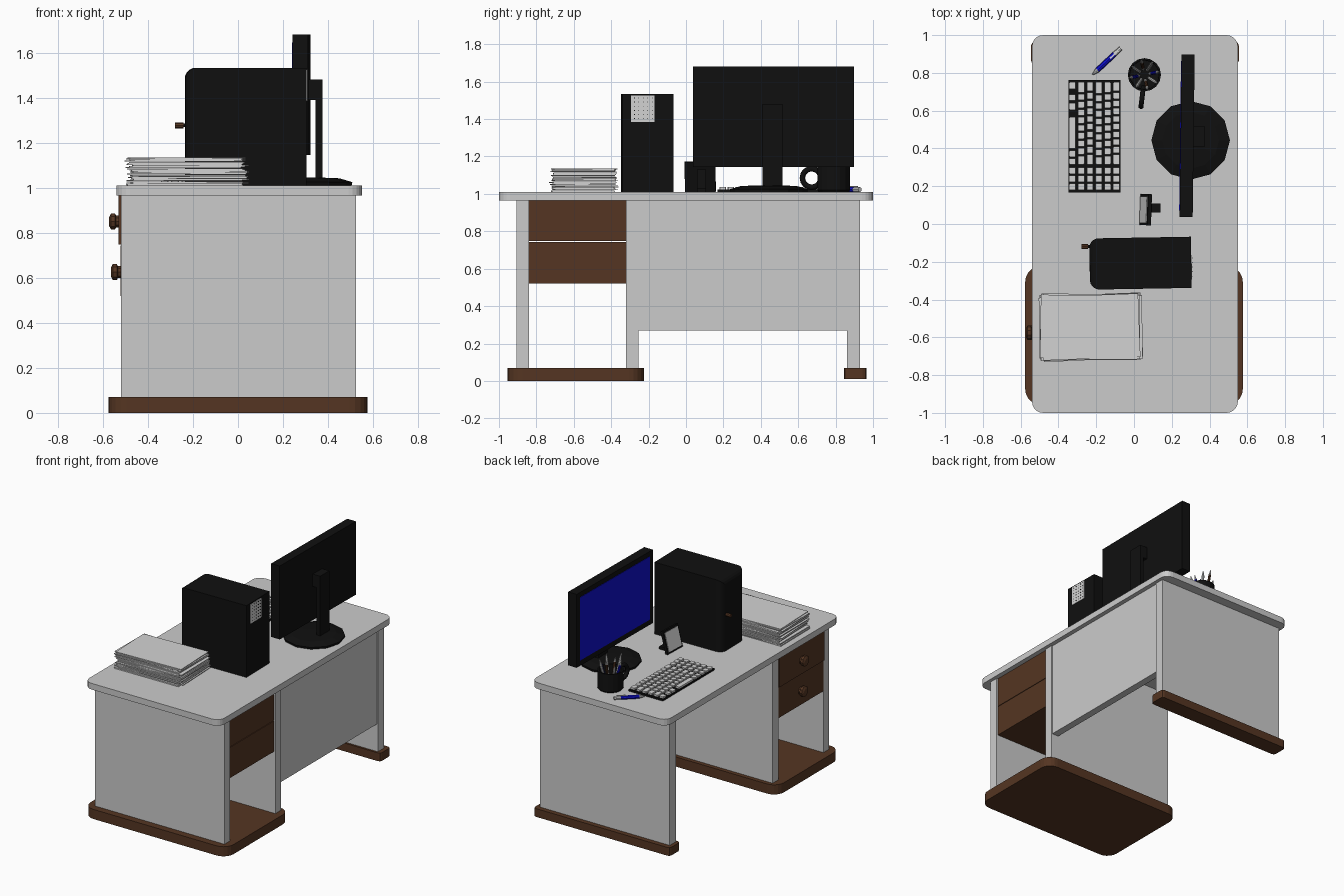
import bpy, bmesh, math, random
from mathutils import Vector

if "Cube" in bpy.data.objects:
    bpy.data.objects.remove(bpy.data.objects["Cube"])

random.seed(4)


def material(name, rgb):
    m = bpy.data.materials.new(name)
    m.diffuse_color = (*rgb, 1)
    m.use_nodes = True
    m.node_tree.nodes["Principled BSDF"].inputs["Base Color"].default_value = m.diffuse_color
    return m


GREY = material("desk_grey", (0.6, 0.6, 0.6))
WHITE = material("paper_white", (0.65, 0.65, 0.65))
BROWN = material("dark_brown", (0.09, 0.036, 0.016))
BLACK = material("near_black", (0.005, 0.005, 0.005))
BLUE = material("bright_blue", (0.005, 0.005, 0.62))


def finish(bm, name, mat, loc=(0, 0, 0)):
    bmesh.ops.recalc_face_normals(bm, faces=bm.faces)
    me = bpy.data.meshes.new(name)
    bm.to_mesh(me)
    bm.free()
    me.materials.append(mat)
    ob = bpy.data.objects.new(name, me)
    ob.location = loc
    bpy.context.collection.objects.link(ob)
    return ob


def box(name, x, y, z, mat, r=0, pick=None, segs=5, rot=0):
    """Box from ranges; picked edges (vertical by default) are rounded by r."""
    size = Vector((x[1] - x[0], y[1] - y[0], z[1] - z[0]))
    bm = bmesh.new()
    bmesh.ops.create_cube(bm, size=1)
    bmesh.ops.scale(bm, vec=size, verts=bm.verts)
    if r:
        def vertical(a, b):
            return abs(a.z - b.z) > 1e-4
        edges = [e for e in bm.edges if (pick or vertical)(e.verts[0].co, e.verts[1].co)]
        bmesh.ops.bevel(bm, geom=edges, offset=r, segments=segs, profile=0.5, affect='EDGES')
    ob = finish(bm, name, mat, (sum(x) / 2, sum(y) / 2, sum(z) / 2))
    ob.rotation_euler.z = math.radians(rot)
    return ob


def lathe(name, profile, n, mat, loc, direction=(0, 0, 1)):
    """Revolve (radius, height) pairs around an axis and cap both ends."""
    bm = bmesh.new()
    rings = [[bm.verts.new((r * math.cos(2 * math.pi * i / n), r * math.sin(2 * math.pi * i / n), h))
              for i in range(n)] for r, h in profile]
    for a, b in zip(rings, rings[1:]):
        for i in range(n):
            j = (i + 1) % n
            bm.faces.new((a[i], a[j], b[j], b[i]))
    bm.faces.new(rings[0][::-1])
    bm.faces.new(rings[-1])
    ob = finish(bm, name, mat, loc)
    ob.rotation_euler = Vector(direction).to_track_quat('Z', 'Y').to_euler()
    return ob


def pen(name, start, end, r, colour):
    """Pen with a coloured barrel, a pale tip and a pale cap."""
    a, b = Vector(start), Vector(end)
    d, n = b - a, (b - a).length
    lathe(name + "_barrel", [(r, n * 0.22), (r, n * 0.82)], 8, colour, a, d)
    lathe(name + "_cap", [(r * 0.9, 0), (r * 0.9, n * 0.22)], 8, WHITE, a, d)
    lathe(name + "_tip", [(r, n * 0.82), (r * 0.25, n)], 8, WHITE, a, d)


# Desk: top, side panels, back panel, feet
box("desk_top", (-0.54, 0.55), (-1, 1), (0.965, 1.01), GREY, 0.06)
for nm, y in (("left", (-0.905, -0.84)), ("middle", (-0.32, -0.255)), ("right", (0.86, 0.93))):
    box(nm + "_side_panel", (-0.52, 0.525), y, (0.065, 0.967), GREY)
box("back_panel", (0.465, 0.518), (-0.257, 0.862), (0.27, 0.967), GREY)
box("pedestal_base", (-0.576, 0.576), (-0.955, -0.225), (0, 0.07), BROWN, 0.08)
box("right_foot", (-0.545, 0.555), (0.845, 0.965), (0.01, 0.07), BROWN, 0.02, segs=2)

# Drawers and knobs
for nm, z, x0 in (("upper", (0.747, 0.965), -0.53), ("lower", (0.52, 0.743), -0.522)):
    box(nm + "_drawer", (x0, 0.515), (-0.84, -0.32), z, BROWN)
    lathe(nm + "_knob", [(0.028, 0), (0.028, 0.012), (0.038, 0.016), (0.038, 0.034), (0.022, 0.042)],
          10, BROWN, (x0, -0.575, sum(z) / 2 - 0.006), (-1, 0, 0))

# Computer tower: front edges rounded, rear vent, power button
box("computer_tower", (-0.235, 0.303), (-0.343, -0.072), (1.01, 1.533), BLACK, 0.05,
    lambda a, b: a.x < 0 and b.x < 0 and max(a.z, b.z) > 0, rot=1)
box("tower_vent", (0.3, 0.307), (-0.295, -0.168), (1.385, 1.525), WHITE, rot=1)
for i in range(5):
    for j in range(6):
        y, z = -0.279 + i * 0.024, 1.4 + j * 0.022
        box("vent_hole", (0.304, 0.309), (y, y + 0.005), (z, z + 0.005), BLACK)
lathe("power_button_stem", [(0.008, 0), (0.008, 0.03)], 8, BLACK, (-0.225, -0.12, 1.277), (-1, 0, 0))
lathe("power_button", [(0.013, 0), (0.013, 0.036)], 8, BROWN, (-0.243, -0.12, 1.277), (-1, 0, 0))

# Stack of paper sheets, each one slightly shifted and turned
COUNT = 26
step = 0.125 / COUNT
for i in range(COUNT):
    top = i == COUNT - 1
    dx, dy = (0, 0) if top else (random.uniform(-0.016, 0.016), random.uniform(-0.008, 0.008))
    z = 1.01 + i * step
    box("paper_sheet", (-0.485 + dx, 0.028 + dx), (-0.713 + dy, -0.377 + dy), (z, z + step * 0.9), WHITE,
        rot=2.2 if top else random.uniform(-1, 3))

# Monitor: housing, screen, neck, round foot
box("monitor_housing", (0.247, 0.316), (0.037, 0.898), (1.145, 1.68), BLACK, rot=-0.7)
box("monitor_screen", (0.244, 0.25), (0.072, 0.863), (1.185, 1.645), BLUE, rot=-0.7)
box("monitor_neck", (0.345, 0.375), (0.41, 0.515), (1.02, 1.48), BLACK)
box("monitor_mount", (0.305, 0.35), (0.41, 0.515), (1.39, 1.48), BLACK)
lathe("monitor_foot", [(0.205, 0), (0.208, 0.015), (0.15, 0.032), (0.05, 0.036)], 12, BLACK,
      (0.3, 0.443, 1.01))

# Keyboard: tray and rows of keys, space bar nearest the user
box("keyboard_tray", (-0.347, -0.072), (0.168, 0.762), (1.01, 1.023), BLACK)


def key(x, y0, y1, name="key"):
    box(name, (x - 0.017, x + 0.017), (y0 + 0.004, y1 - 0.004), (1.02, 1.036), WHITE, 0.004, segs=1)


for row in range(6):
    x = -0.326 + row * 0.0465
    for k in range(3):                                  # number pad
        key(x, 0.175 + k * 0.043, 0.218 + k * 0.043)
    if row == 0:
        key(x, 0.395, 0.57, "space_bar")
        spans = [(0.312, 0.352), (0.352, 0.392), (0.6, 0.645), (0.65, 0.69), (0.71, 0.755)]
    else:
        shift = 0.007 * (row % 3)
        cuts = [0.312] + [0.358 + shift + 0.041 * k for k in range(9)] + [0.755]
        spans = list(zip(cuts, cuts[1:]))
    for a, b in spans:
        key(x, a, b)

# Small leaning picture frame with a prop behind it
for nm, w, h, off, t, mat in (("picture_frame", 0.165, 0.162, 0, 0.02, BLACK),
                              ("picture_panel", 0.14, 0.135, -0.011, 0.006, WHITE)):
    ob = box(nm, (-t / 2, t / 2), (-w / 2, w / 2), (-h / 2, h / 2), mat)
    ob.location = (0.062 + off, 0.076, 1.092 - off * 0.2)
    ob.rotation_euler = (0, math.radians(15), math.radians(-2))
box("frame_prop", (0.07, 0.14), (0.06, 0.108), (1.01, 1.03), BLACK)
box("frame_prop_upright", (0.075, 0.095), (0.06, 0.108), (1.02, 1.13), BLACK)

# Mug with a ring handle
mx, my = 0.055, 0.79
lathe("mug", [(0.08, 0), (0.088, 0.01), (0.088, 0.138), (0.078, 0.138), (0.076, 0.02)], 16, BLACK,
      (mx, my, 1.01))
bpy.ops.curve.primitive_bezier_circle_add(radius=0.05, location=(mx - 0.012, my - 0.118, 1.085),
                                          rotation=(math.pi / 2, 0, math.radians(83)))
handle = bpy.context.object
handle.name = "mug_handle"
handle.data.resolution_u = 4
handle.data.bevel_depth = 0.015
handle.data.bevel_resolution = 1
handle.data.materials.append(BLACK)
bpy.ops.object.convert(target='MESH')

# Pens standing in the mug
for i in range(8):
    a = 2 * math.pi * i / 8 + 0.2
    c, s = math.cos(a), math.sin(a)
    pen("mug_pen", (mx + 0.03 * c, my + 0.03 * s, 1.035),
        (mx + 0.078 * c, my + 0.078 * s, 1.2 + 0.025 * (i % 3)), 0.009, (BLUE, WHITE, BROWN, WHITE)[i % 4])

# Loose pen on the desk, with clip
pen("loose_pen", (-0.07, 0.93, 1.023), (-0.22, 0.79, 1.023), 0.014, BLUE)
clip = box("pen_clip", (-0.135, -0.075), (0.893, 0.901), (1.036, 1.041), WHITE)
clip.rotation_euler.z = math.radians(43)
